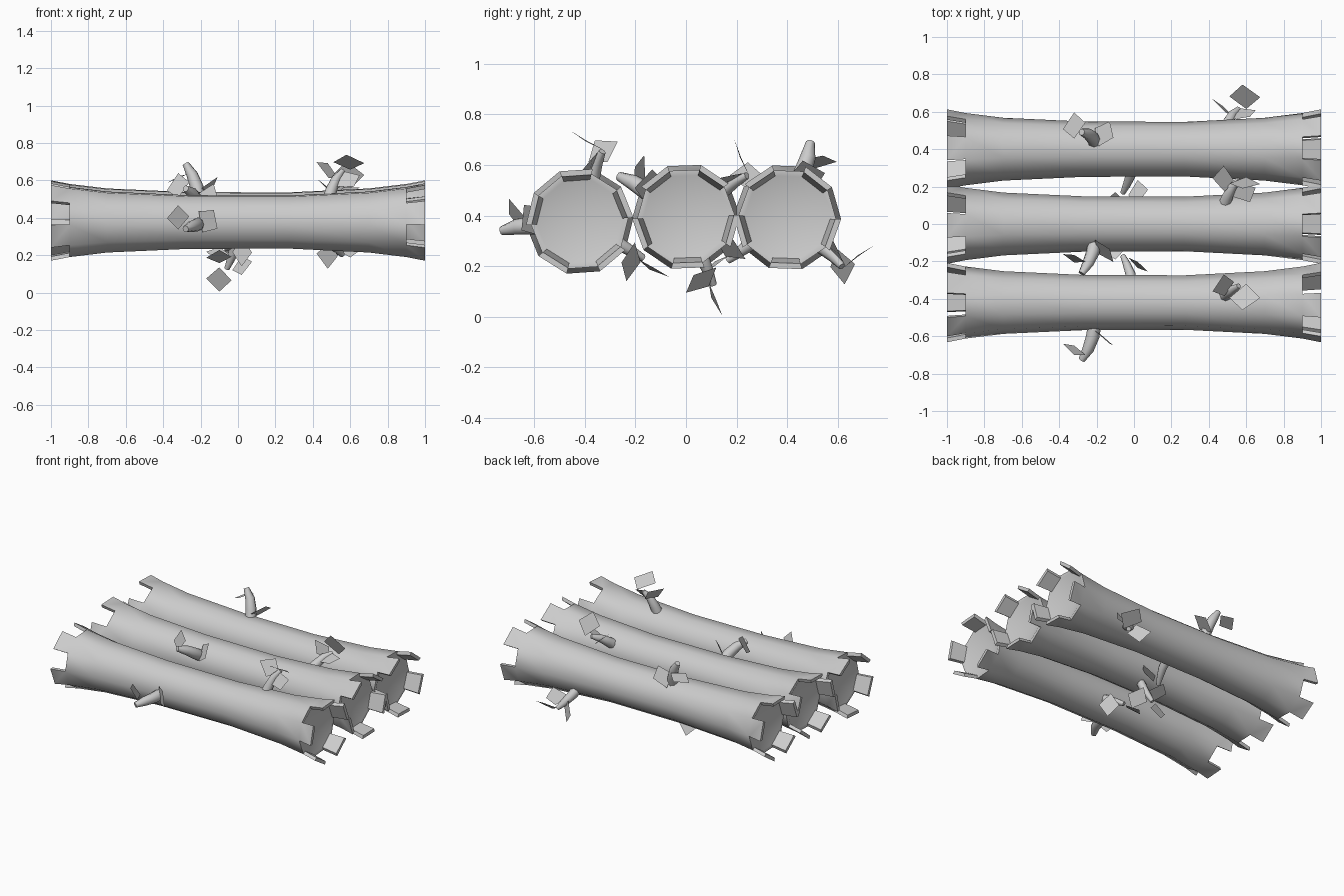
import bpy, math
from math import cos, sin, radians
from mathutils import Vector, Matrix

if "Cube" in bpy.data.objects:
    bpy.data.objects.remove(bpy.data.objects["Cube"])

N = 10                       # sides of a log
PHASE = 4                    # angle of the first log edge
# x and radius along the outside of a log
PROFILE = [(-.9, .193), (-.7, .168), (-.27, .148), (.27, .146), (.7, .168), (.9, .193)]


def make_object(name, verts, faces, matrix, smooth=True):
    mesh = bpy.data.meshes.new(name)
    mesh.from_pydata([tuple(v) for v in verts], [], faces)
    mesh.update()
    ob = bpy.data.objects.new(name, mesh)
    bpy.context.collection.objects.link(ob)
    ob.matrix_world = matrix
    bpy.ops.object.select_all(action='DESELECT')
    ob.select_set(True)
    bpy.context.view_layer.objects.active = ob
    if smooth:
        bpy.ops.object.mode_set(mode='EDIT')
        bpy.ops.mesh.select_all(action='SELECT')
        bpy.ops.mesh.normals_make_consistent(inside=False)
        bpy.ops.object.mode_set(mode='OBJECT')
        bpy.ops.object.shade_smooth_by_angle(angle=radians(50))
    return ob


def build_log(name, matrix):
    verts, faces = [], []

    def ring(x, r):
        start = len(verts)
        for i in range(N):
            a = radians(PHASE + i * 360 / N)
            verts.append((x, r * cos(a), r * sin(a)))
        return [start + i for i in range(N)]

    # outer bark
    rings = [ring(x, r) for x, r in PROFILE]
    for a, b in zip(rings, rings[1:]):
        for i in range(N):
            j = (i + 1) % N
            faces.append((a[i], a[j], b[j], b[i]))
    # hollow ends with alternating teeth; the two ends are offset by one side
    for side, outer, parity in ((-1, rings[0], 1), (1, rings[-1], 0)):
        inner = ring(side * .9, .17)
        tip_out, tip_in = ring(side, .213), ring(side, .19)
        centre = len(verts)
        verts.append((side * .82, 0, 0))
        for i in range(N):
            j = (i + 1) % N
            faces.append((inner[i], inner[j], centre))
            if i % 2 == parity:
                faces += [(outer[i], outer[j], tip_out[j], tip_out[i]),
                          (tip_out[i], tip_out[j], tip_in[j], tip_in[i]),
                          (tip_in[i], tip_in[j], inner[j], inner[i]),
                          (outer[i], tip_out[i], tip_in[i], inner[i]),
                          (outer[j], tip_out[j], tip_in[j], inner[j])]
            else:
                faces.append((outer[i], outer[j], inner[j], inner[i]))
    make_object(name, verts, faces, matrix)


def build_twig(name, angle, path, matrix, sides=8):
    # path points: x, distance from log axis, sideways shift, radius
    a = radians(angle)
    out = Vector((0, cos(a), sin(a)))
    side = Vector((0, -sin(a), cos(a)))
    pts = [Vector((x, 0, 0)) + out * d + side * t for x, d, t, r in path]
    verts, faces = [], []
    for k, p in enumerate(pts):
        tangent = (pts[min(k + 1, len(pts) - 1)] - pts[max(k - 1, 0)]).normalized()
        u = tangent.cross(side).normalized()
        v = tangent.cross(u)
        for i in range(sides):
            b = 2 * math.pi * i / sides
            verts.append(p + (u * cos(b) + v * sin(b)) * path[k][3])
    for k in range(len(pts) - 1):
        for i in range(sides):
            j = (i + 1) % sides
            s = k * sides
            faces.append((s + i, s + j, s + sides + j, s + sides + i))
    faces.append(tuple(range(sides)))
    faces.append(tuple(range((len(pts) - 1) * sides, len(pts) * sides)))
    make_object(name, verts, faces, matrix)


# twigs: angle around the log and tapering bent path
TWIGS = [
    (185, [(-.21, .11, 0, .036), (-.22, .18, 0, .036), (-.245, .25, 0, .031), (-.28, .31, .01, .018)]),
    (74, [(.48, .11, 0, .036), (.50, .18, 0, .031), (.525, .24, 0, .025), (.56, .29, -.01, .014)]),
    (-30, [(-.01, .11, 0, .03), (-.02, .18, 0, .027), (-.04, .24, 0, .021), (-.06, .29, 0, .014)]),
]
# leaves: extra roll and four corners relative to the log axis
LEAVES = [
    (0, [(-.38, -.22, .02), (-.32, -.28, .09), (-.26, -.28, .03), (-.32, -.23, -.04)]),
    (0, [(-.21, -.15, .055), (-.13, -.22, .065), (-.11, -.23, -.035), (-.19, -.16, -.055)]),
    (0, [(.42, .06, .32), (.48, .15, .315), (.535, .11, .235), (.485, .035, .235)]),
    (0, [(.51, .025, .32), (.60, .10, .28), (.675, .025, .315), (.58, -.04, .36)]),
    (0, [(.52, .04, .19), (.57, .07, .27), (.65, .05, .25), (.62, 0, .19)]),
    (38, [(-.17, .10, -.32), (-.10, .09, -.26), (-.035, .12, -.33), (-.10, .143, -.39)]),
    (38, [(-.03, .09, -.275), (.02, .12, -.20), (.075, .03, -.23), (.02, 0, -.30)]),
]

# three copies of the same log, each rolled about its length
for name, y, z, roll in (('front_log', -.42, .377, 0),
                         ('middle_log', 0, .395, -38),
                         ('back_log', .40, .393, -114)):
    matrix = Matrix.Translation((0, y, z)) @ Matrix.Rotation(radians(roll), 4, 'X')
    build_log(name, matrix)
    for n, (angle, path) in enumerate(TWIGS):
        build_twig(f'{name}_twig_{n + 1}', angle, path, matrix)
    for n, (extra, corners) in enumerate(LEAVES):
        make_object(f'{name}_leaf_{n + 1}', corners, [(0, 1, 2, 3)],
                    matrix @ Matrix.Rotation(radians(extra), 4, 'X'), smooth=False)
